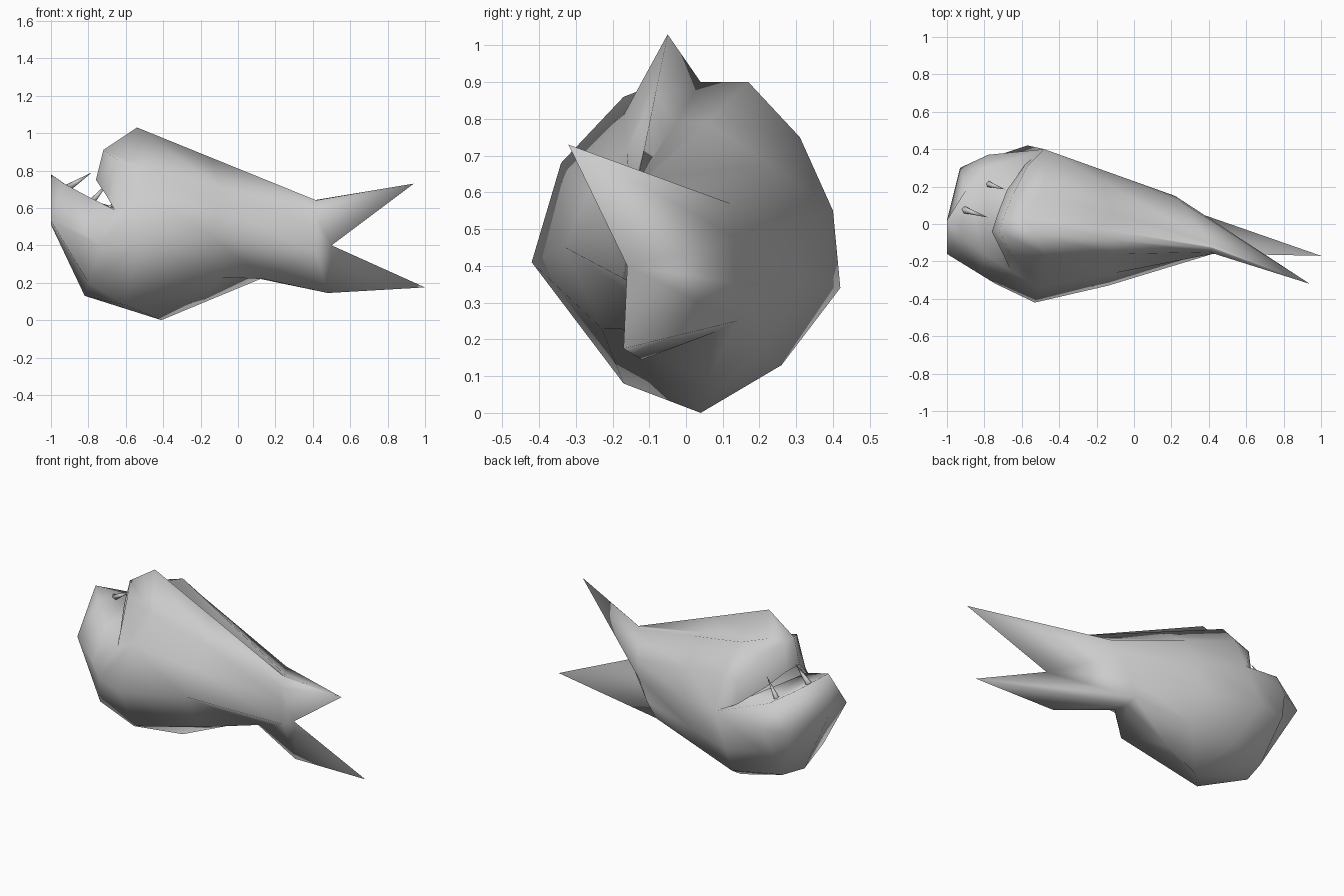
import bpy, bmesh
from mathutils import Vector

cube = bpy.data.objects.get("Cube")
if cube:
    bpy.data.objects.remove(cube, do_unlink=True)


def make_material(name, colour):
    material = bpy.data.materials.new(name)
    material.use_nodes = True
    material.diffuse_color = colour
    material.node_tree.nodes["Principled BSDF"].inputs["Base Color"].default_value = colour
    return material


grey = make_material("plain grey", (0.6, 0.6, 0.6, 1))


def finish(name, bm):
    """Weld, orient and smooth the mesh, then add it to the scene."""
    bmesh.ops.remove_doubles(bm, verts=bm.verts, dist=0.0005)
    bmesh.ops.recalc_face_normals(bm, faces=bm.faces)
    for face in bm.faces:
        face.smooth = True
    mesh = bpy.data.meshes.new(name)
    bm.to_mesh(mesh)
    bm.free()
    mesh.materials.append(grey)
    bpy.context.collection.objects.link(bpy.data.objects.new(name, mesh))


def add_face(bm, points):
    """Add a polygon, skipping corners that coincide."""
    corners = []
    for point in points:
        if point not in corners:
            corners.append(point)
    if len(corners) > 2:
        bm.faces.new([bm.verts.new(p) for p in corners])


def loft(bm, rows, closed=False):
    """Skin neighbouring rows of sections."""
    for first, second in zip(rows, rows[1:]):
        count = len(first)
        for i in range(count if closed else count - 1):
            j = (i + 1) % count
            add_face(bm, (first[i], first[j], second[j], second[i]))


# Sections run from the ridge down the right flank, under the belly and up the left
chest = [(-.54, -.05, 1.03), (-.47, -.17, .81), (-.5, -.34, .68), (-.53, -.42, .41),
         (-.6, -.17, .08), (-.41, .04, 0), (-.5, .26, .13), (-.57, .42, .34),
         (-.48, .4, .55), (-.47, .31, .75), (-.5, .17, .9), (-.6, .04, .9)]
tail_root = [(.42, -.13, .64), (.4, -.15, .58), (.42, -.16, .5), (.42, -.16, .36),
             (.14, 0, .22), (.12, .08, .22), (.11, .14, .25), (.16, .16, .35),
             (.22, .15, .47), (.25, .12, .57), (.4, -.1, .64), (.41, -.12, .64)]

# Middle section, with a fuller lower right flank
waist = [tuple(Vector(a).lerp(Vector(b), .42)) for a, b in zip(chest, tail_root)]
waist[3] = (-.14, -.33, .45)
waist[4] = (-.1, -.23, .23)

# Forked tail corners
upper_tip = (.94, -.32, .73)
lower_tip = (1, -.17, .175)
notch = (.5, -.16, .4)
lower_heel = (.48, -.12, .145)
tail_edge = [upper_tip] * 2 + [notch] * 2 + [lower_heel] * 2 + [lower_tip] + [notch] * 2 + [upper_tip] * 3

# Mouth corners shared by both jaws
right_corner = (-.66, -.25, .59)
left_corner = chest[8]


def jaw_row(*points):
    return [right_corner, *points, left_corner]


# Lower jaw, from throat to rim
rim = jaw_row((-.8, -.16, .66), (-.93, -.06, .73), (-1, .02, .78), (-.9, .18, .71), (-.78, .3, .64))
lower_jaw = [
    chest[2:9],
    jaw_row((-.74, -.32, .4), (-.8, -.22, .2), (-.82, 0, .13), (-.78, .16, .14), (-.78, .35, .36)),
    jaw_row((-.82, -.27, .46), (-1, -.16, .53), (-1, .02, .51), (-.93, .3, .48), (-.78, .37, .5)),
    rim,
]

# Upper jaw, from forehead to lip
upper_jaw = [
    [chest[i] for i in (2, 1, 0, 11, 10, 9, 8)],
    jaw_row((-.65, -.17, .86), (-.72, -.04, .91), (-.7, .03, .9), (-.65, .15, .86), (-.57, .31, .72)),
    jaw_row((-.7, -.16, .66), (-.76, -.04, .75), (-.73, .05, .73), (-.68, .18, .67), (-.58, .32, .59)),
]

body = bmesh.new()
loft(body, [chest, waist, tail_root, tail_edge], closed=True)
add_face(body, (notch, lower_heel, lower_tip))
loft(body, lower_jaw)
loft(body, upper_jaw)
# Mouth floor spans the rim from right to left
loft(body, [rim[:4], rim[:2:-1]])
finish("fish_body", body)


# Teeth
def tooth(name, base, tip, radius):
    base, tip = Vector(base), Vector(tip)
    axis = tip - base
    bm = bmesh.new()
    bmesh.ops.create_cone(bm, cap_ends=True, segments=5, radius1=radius, radius2=0, depth=axis.length)
    turn = axis.to_track_quat("Z", "Y").to_matrix().to_4x4()
    bmesh.ops.transform(bm, matrix=turn, verts=bm.verts)
    bmesh.ops.translate(bm, vec=(base + tip) / 2, verts=bm.verts)
    finish(name, bm)


tooth("front_tooth", (-.92, .08, .7), (-.78, .035, .79), .022)
tooth("left_tooth", (-.8, .22, .61), (-.69, .185, .74), .022)
tooth("right_tooth", (-.71, -.185, .58), (-.65, -.2, .64), .014)
